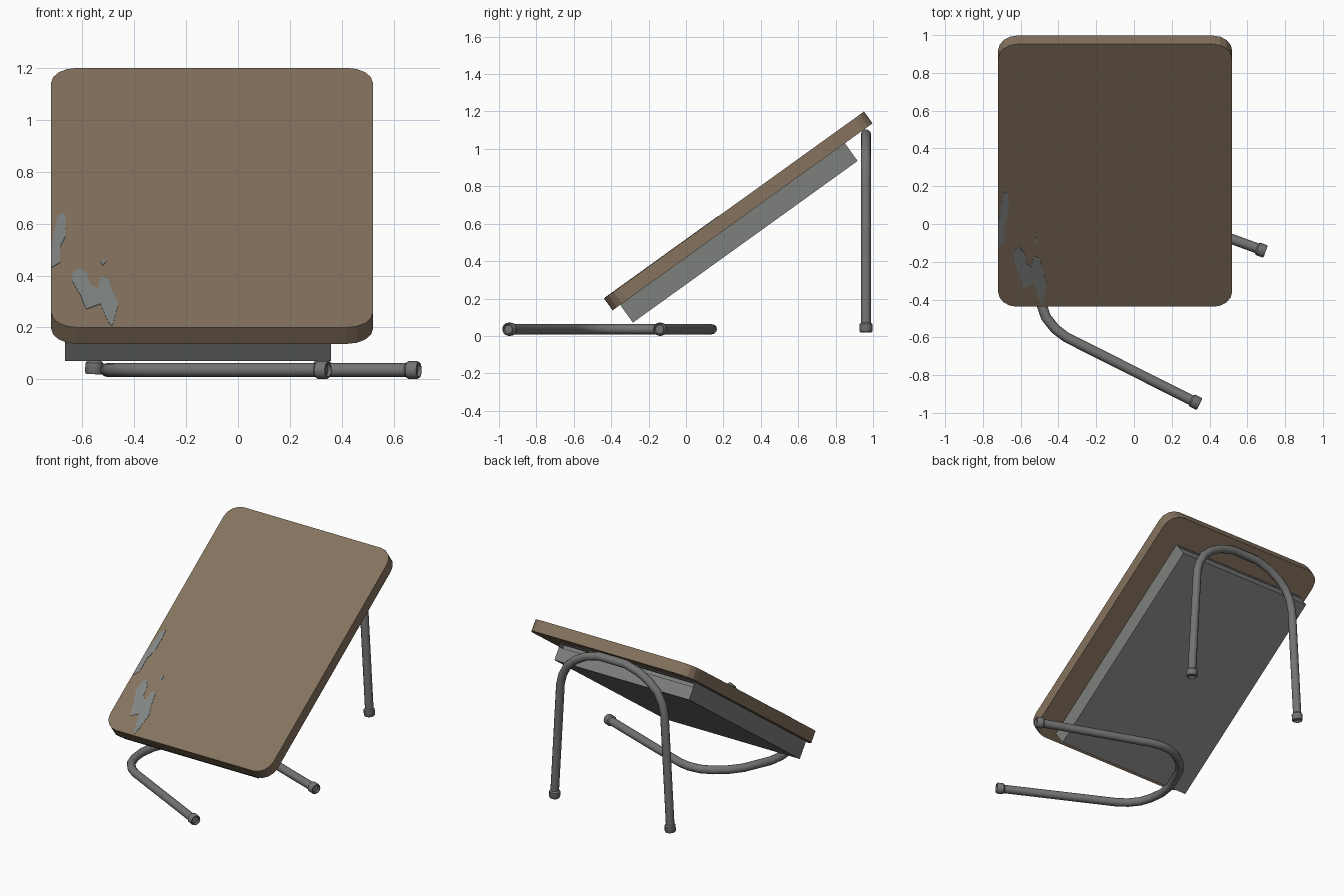
import bpy, bmesh, math
from mathutils import Matrix, Vector

if "Cube" in bpy.data.objects:
    bpy.data.objects.remove(bpy.data.objects["Cube"])


def material(name, rgb):
    m = bpy.data.materials.new(name)
    m.diffuse_color = (*rgb, 1)
    m.use_nodes = True
    m.node_tree.nodes["Principled BSDF"].inputs["Base Color"].default_value = m.diffuse_color
    return m


WOOD = material("brown wood", (0.235, 0.170, 0.112))
STEEL = material("grey steel", (0.205, 0.215, 0.205))
TUBE = material("dark steel tube", (0.170, 0.172, 0.168))
STAIN = material("pale grey wear", (0.215, 0.235, 0.230))

# Desk frame: local x across, y up the slope, z out of the writing surface
TILT = math.atan2(1.0, 1.39)
DESK = Matrix.Translation((0, -0.438, 0.20)) @ Matrix.Rotation(TILT, 4, 'X')


def finish(bm, name, mat, matrix, smooth=False):
    bmesh.ops.recalc_face_normals(bm, faces=bm.faces)
    me = bpy.data.meshes.new(name)
    bm.to_mesh(me)
    bm.free()
    me.materials.append(mat)
    ob = bpy.data.objects.new(name, me)
    ob.matrix_world = matrix
    bpy.context.collection.objects.link(ob)
    if smooth:
        bpy.ops.object.select_all(action='DESELECT')
        ob.select_set(True)
        bpy.context.view_layer.objects.active = ob
        bpy.ops.object.shade_smooth_by_angle(angle=math.radians(40))
    return ob


def plate(name, outline, z0, z1, mat):
    """Extrude a flat outline on the desk slope."""
    bm = bmesh.new()
    f = bm.faces.new([bm.verts.new((x, y, z0)) for x, y in outline])
    ext = bmesh.ops.extrude_face_region(bm, geom=[f])["geom"]
    bmesh.ops.translate(bm, vec=(0, 0, z1 - z0),
                        verts=[v for v in ext if isinstance(v, bmesh.types.BMVert)])
    return finish(bm, name, mat, DESK)


# Rounded desk top
X0, X1, LEN, R = -0.72, 0.52, 1.712, 0.10
outline = []
for cx, cy, a0 in ((X1 - R, LEN - R, 0), (X0 + R, LEN - R, 90),
                   (X0 + R, R, 180), (X1 - R, R, 270)):
    for i in range(5):
        a = math.radians(a0 + 22.5 * i)
        outline.append((cx + R * math.cos(a), cy + R * math.sin(a)))
plate("desk_top", outline, -0.078, 0, WOOD)

# Worn patches (front-view x, z projected onto the slope)
patches = [
    [(-.718, .43), (-.685, .45), (-.685, .51), (-.665, .55), (-.662, .61),
     (-.67, .64), (-.695, .63), (-.705, .58), (-.718, .52)],
    [(-.64, .38), (-.635, .415), (-.61, .427), (-.58, .405), (-.57, .365),
     (-.54, .35), (-.53, .395), (-.50, .385), (-.485, .34), (-.46, .29),
     (-.485, .205), (-.50, .22), (-.53, .29), (-.585, .27), (-.605, .32)],
    [(-.53, .455), (-.52, .465), (-.508, .455), (-.52, .437)],
]
for i, p in enumerate(patches):
    plate(f"worn_patch_{i + 1}", [(x, (z - 0.20) / math.sin(TILT)) for x, z in p],
          -0.001, 0.002, STAIN)

# Storage tray with a shallow slot across each end
bm = bmesh.new()
bmesh.ops.create_cube(bm, size=1, matrix=Matrix.Translation((-0.154, 0.79, -0.136))
                      @ Matrix.Diagonal((1.023, 1.48, 0.117, 1)))
bmesh.ops.bisect_plane(bm, geom=bm.verts[:] + bm.edges[:] + bm.faces[:],
                       plane_co=(0, 0, -0.115), plane_no=(0, 0, 1))
bm.normal_update()
ends = [f for f in bm.faces if abs(f.normal.y) > 0.9 and f.calc_center_median().z > -0.115]
bmesh.ops.inset_individual(bm, faces=ends, thickness=0.008, depth=0)
bmesh.ops.inset_individual(bm, faces=ends, thickness=0.001, depth=-0.04)
finish(bm, "storage_tray", STEEL, DESK)


def sweep(bm, path, radii, sides=12):
    """Sweep a circle along a path in the local xz plane; ends stay open."""
    rings = []
    for i, p in enumerate(path):
        t = (path[min(i + 1, len(path) - 1)] - path[max(i - 1, 0)]).normalized()
        if len(radii) > 1:
            t = (path[1] - path[0]).normalized()
        side = Vector((t.z, 0, -t.x))
        r = radii[i % len(radii)]
        rings.append([bm.verts.new(p + r * (math.cos(a) * side + math.sin(a) * Vector((0, 1, 0))))
                      for a in (2 * math.pi * k / sides for k in range(sides))])
    for a, b in zip(rings, rings[1:]):
        for k in range(sides):
            j = (k + 1) % sides
            bm.faces.new((a[k], a[j], b[j], b[k]))
    return rings


def leg_frame(name, matrix):
    # Bent tube, mirrored half path
    half = [(0.44, 0.02), (0.395, 0.79), (0.378, 0.86), (0.34, 0.93),
            (0.28, 0.985), (0.20, 1.03), (0.10, 1.058)]
    path = [Vector((-u, 0, h)) for u, h in half] + [Vector((u, 0, h)) for u, h in half[::-1]]
    bm = bmesh.new()
    for ring in (lambda r: (r[0], r[-1]))(sweep(bm, path, [0.027])):
        bm.faces.new(ring)
    finish(bm, name, TUBE, matrix, True)
    # Flared foot caps with a hollow end
    for s, side in ((-1, "left"), (1, "right")):
        d = Vector((-s * 0.045, 0, 0.77)).normalized()
        base = Vector((s * 0.44, 0, 0))
        bm = bmesh.new()
        prof = [(0.052, 0.026), (0.043, 0.035), (0.006, 0.035), (0, 0.031),
                (0, 0.026), (0.012, 0.023)]
        rings = sweep(bm, [base + d * h for h, r in prof], [r for h, r in prof])
        bm.faces.new(rings[0])
        bm.faces.new(rings[-1])
        finish(bm, f"{name}_{side}_foot", TUBE, matrix, True)


# Standing rear legs
leg_frame("rear_leg_frame", Matrix.Translation((-0.115, 0.962, 0.02)))

# Fallen front legs lying on the floor
f = Vector((0.397, 0.918, 0)).normalized()
up = Vector((-f.y, f.x, 0))
lie = Matrix((f, up.cross(f), up)).transposed().to_4x4()
leg_frame("fallen_leg_frame", Matrix.Translation((0.522, -0.55, 0.036)) @ lie)
